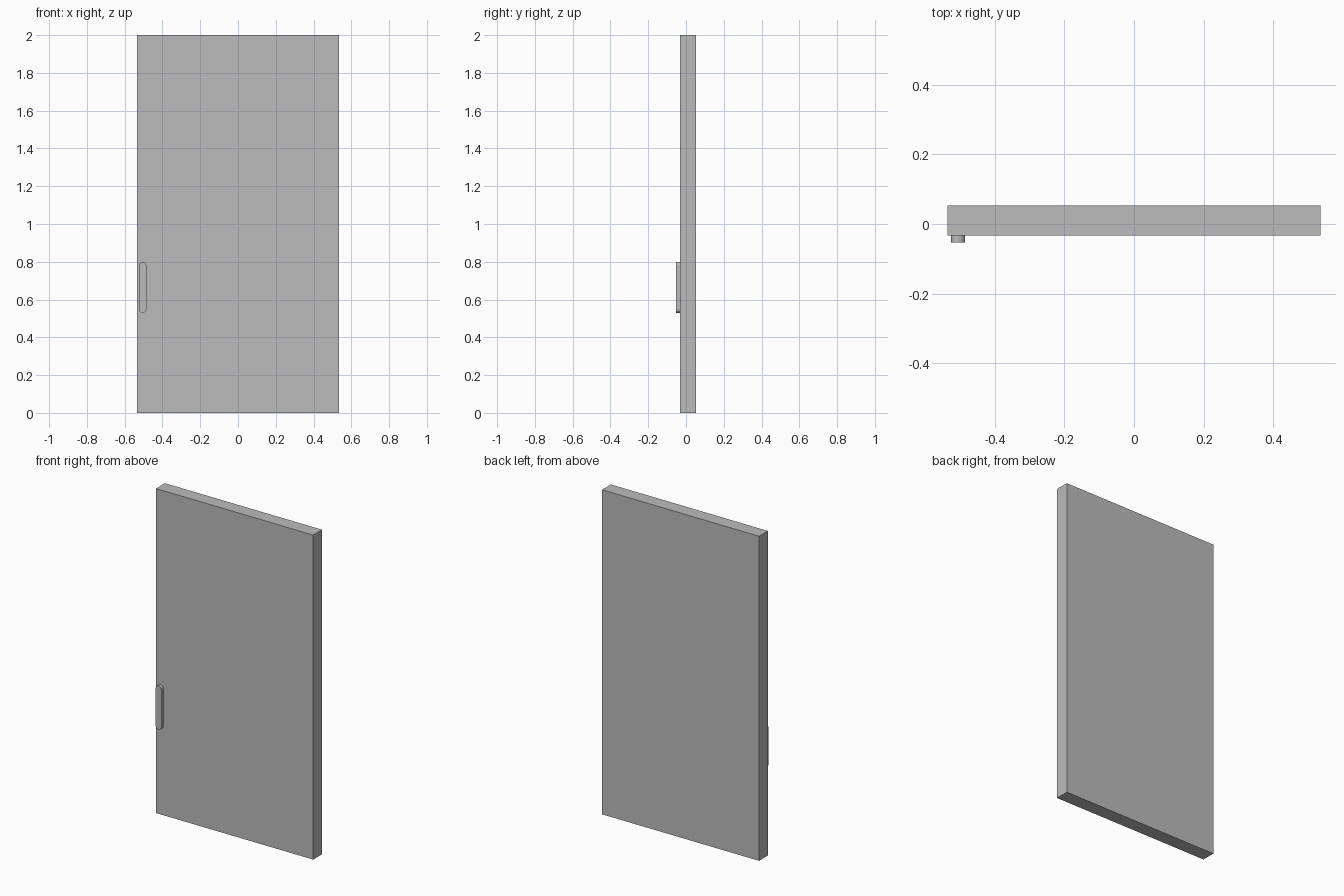
import bpy
import bmesh
from math import pi, sin, cos
from mathutils import Matrix, Vector

cube = bpy.data.objects.get("Cube")
if cube:
    bpy.data.objects.remove(cube, do_unlink=True)

# Single grey finish
grey = bpy.data.materials.new("plain_grey")
grey.use_nodes = True
colour = (0.5, 0.5, 0.5, 1)
grey.diffuse_color = colour
grey.node_tree.nodes["Principled BSDF"].inputs["Base Color"].default_value = colour


def add_object(name, bm):
    bmesh.ops.recalc_face_normals(bm, faces=bm.faces)
    mesh = bpy.data.meshes.new(name)
    bm.to_mesh(mesh)
    bm.free()
    mesh.materials.append(grey)
    obj = bpy.data.objects.new(name, mesh)
    bpy.context.collection.objects.link(obj)
    return obj


FRONT, BACK = -0.033, 0.053

# Door panel
bm = bmesh.new()
bmesh.ops.create_cube(bm, size=1)
size = Vector((1.072, BACK - FRONT, 2))
bmesh.ops.transform(bm, verts=bm.verts, matrix=Matrix.Translation((0, (FRONT + BACK) / 2, 1)) @ Matrix.Diagonal(size).to_4x4())
add_object("door_panel", bm)

# Pull handle: a rounded slot outline extruded out of the front face
radius, low, high, centre_x, steps = 0.02, 0.55, 0.78, -0.505, 6
bm = bmesh.new()
outline = []
for start, z in ((0, high), (pi, low)):
    for i in range(steps + 1):
        a = start + pi * i / steps
        outline.append(bm.verts.new((centre_x + radius * cos(a), FRONT, z + radius * sin(a))))
face = bm.faces.new(outline)
grown = bmesh.ops.extrude_face_region(bm, geom=[face], use_keep_orig=True)
moved = [v for v in grown["geom"] if isinstance(v, bmesh.types.BMVert)]
bmesh.ops.translate(bm, verts=moved, vec=(0, -0.02, 0))
add_object("pull_handle", bm)
